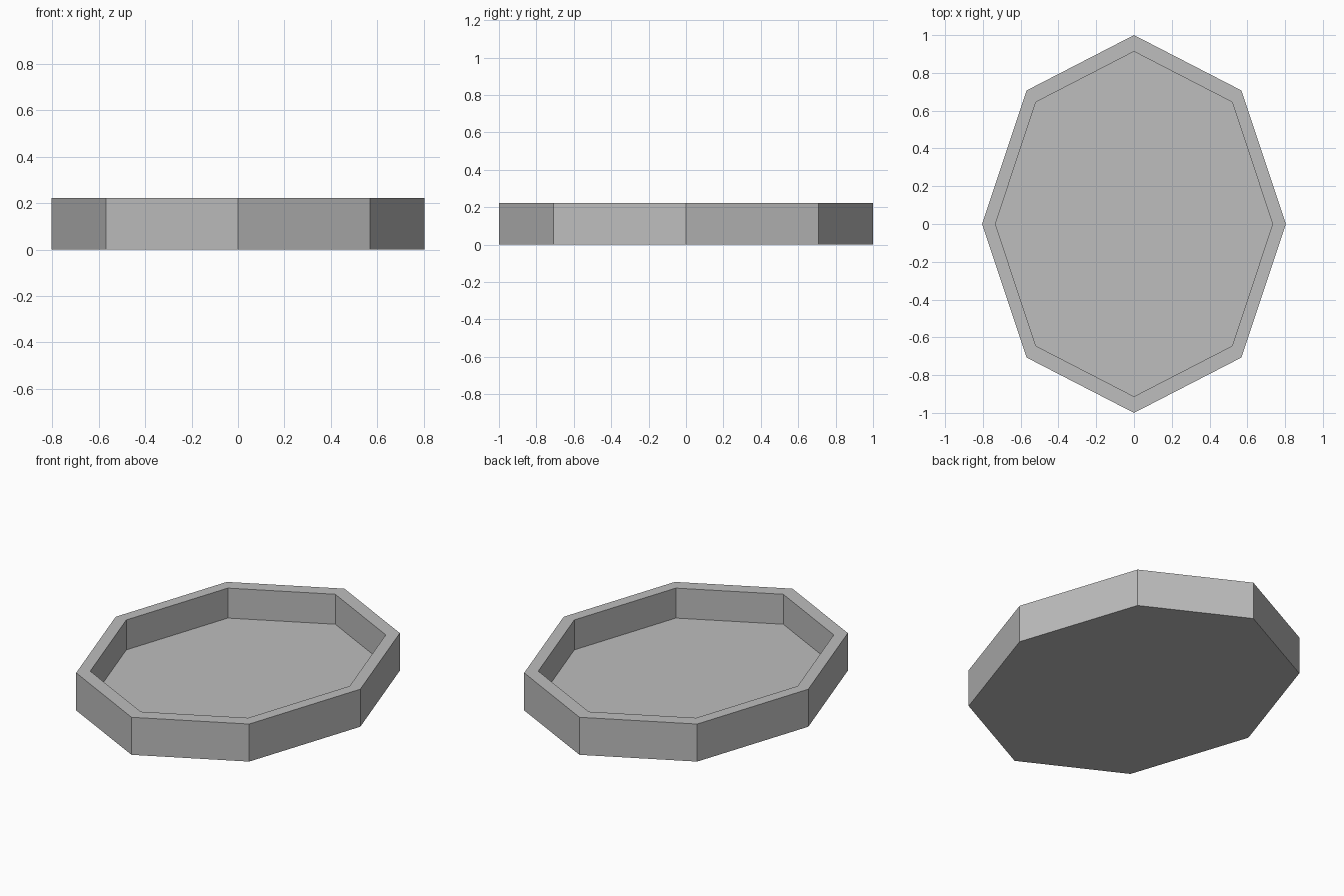
import bpy
import bmesh
from math import sin, cos, pi

cube = bpy.data.objects.get("Cube")
if cube:
    bpy.data.objects.remove(cube, do_unlink=True)

SIDES = 8
RADIUS_X, RADIUS_Y = 0.804, 1.0
HEIGHT, FLOOR = 0.223, 0.045
INNER = 0.913

# Single grey material
grey = bpy.data.materials.new("plain_grey")
grey.use_nodes = True
colour = (0.51, 0.51, 0.51, 1)
grey.diffuse_color = colour
grey.node_tree.nodes["Principled BSDF"].inputs["Base Color"].default_value = colour

bm = bmesh.new()


def ring(scale, z):
    """Stretched octagon of vertices with a corner on each axis."""
    angles = [2 * pi * i / SIDES for i in range(SIDES)]
    return [bm.verts.new((RADIUS_X * scale * cos(a), RADIUS_Y * scale * sin(a), z))
            for a in angles]


# Base corner, outer rim, inner rim and floor corner
rings = [ring(1, 0), ring(1, HEIGHT), ring(INNER, HEIGHT), ring(INNER, FLOOR)]

# Outer wall, rim and inner wall
for low, high in zip(rings, rings[1:]):
    for i in range(SIDES):
        j = (i + 1) % SIDES
        bm.faces.new((low[i], low[j], high[j], high[i]))

# Underside and tray floor
bm.faces.new(rings[0][::-1])
bm.faces.new(rings[-1])
bmesh.ops.recalc_face_normals(bm, faces=bm.faces)

mesh = bpy.data.meshes.new("octagonal_tray")
bm.to_mesh(mesh)
bm.free()
mesh.materials.append(grey)
tray = bpy.data.objects.new("octagonal_tray", mesh)
bpy.context.collection.objects.link(tray)
